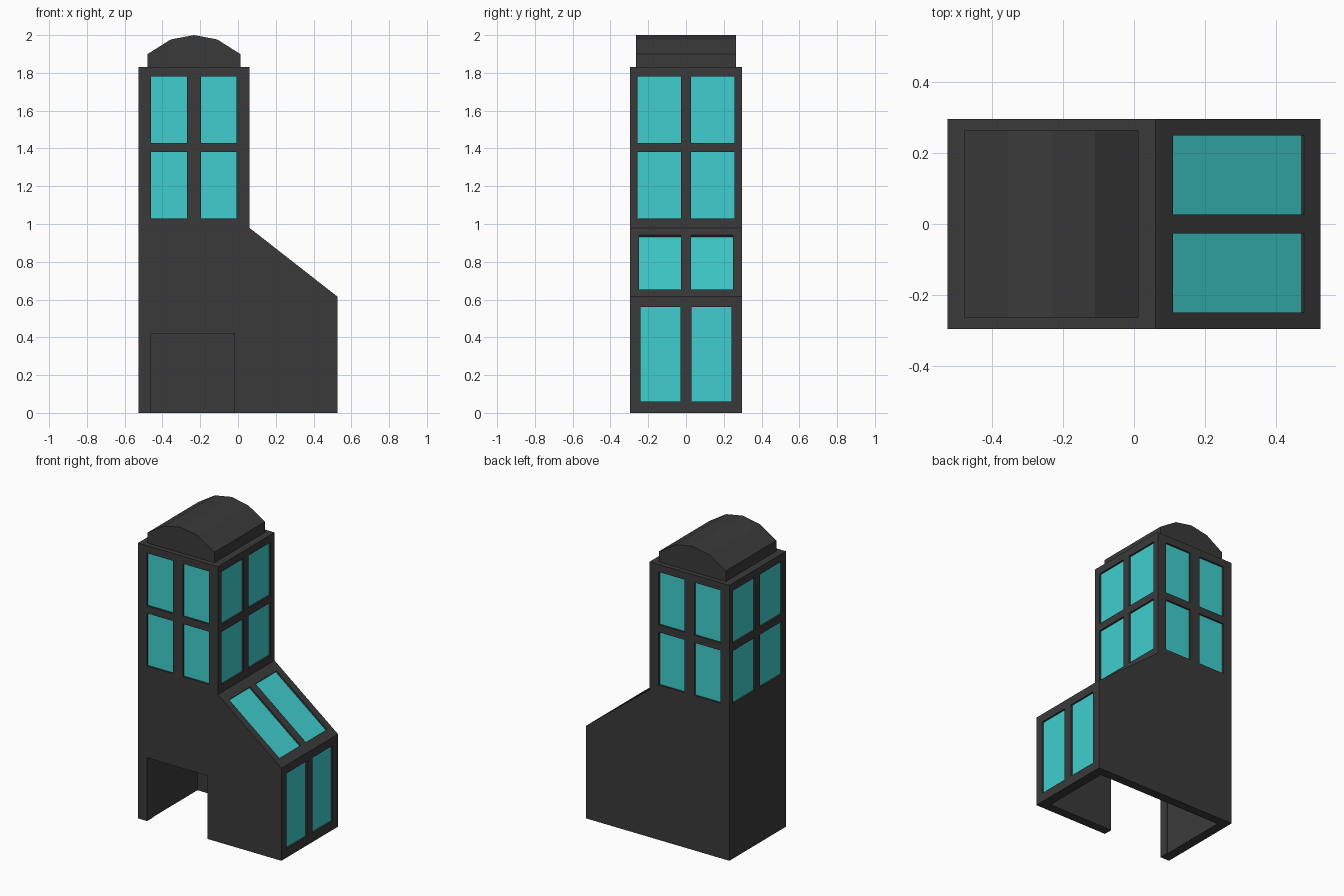
import bpy, bmesh
from mathutils import Vector, Matrix

if "Cube" in bpy.data.objects:
    bpy.data.objects.remove(bpy.data.objects["Cube"])


def material(name, rgb):
    m = bpy.data.materials.new(name)
    m.diffuse_color = (*rgb, 1)
    m.use_nodes = True
    m.node_tree.nodes["Principled BSDF"].inputs["Base Color"].default_value = m.diffuse_color
    return m


DARK = material("charcoal", (0.042, 0.042, 0.042))
GLASS = material("turquoise glass", (0.05, 0.62, 0.62))


def make_object(name, bm, mat):
    bmesh.ops.recalc_face_normals(bm, faces=bm.faces)
    me = bpy.data.meshes.new(name)
    bm.to_mesh(me)
    bm.free()
    me.materials.append(mat)
    ob = bpy.data.objects.new(name, me)
    bpy.context.collection.objects.link(ob)
    return ob


def prism(name, profile, half, mat):
    """Extrude an x-z outline along y."""
    bm = bmesh.new()
    face = bm.faces.new([bm.verts.new((x, -half, z)) for x, z in profile])
    ext = bmesh.ops.extrude_face_region(bm, geom=[face])
    verts = [v for v in ext["geom"] if isinstance(v, bmesh.types.BMVert)]
    bmesh.ops.translate(bm, vec=(0, 2 * half, 0), verts=verts)
    return make_object(name, bm, mat)


def box(bm, frame, lo, hi):
    lo, hi = Vector(lo), Vector(hi)
    size = hi - lo
    bmesh.ops.create_cube(bm, size=1, matrix=frame @ Matrix.Translation((lo + hi) / 2)
                          @ Matrix.Diagonal((*size, 1)))


def wall_frame(origin, u, v):
    """Local u, v on a wall and its outward normal."""
    u, v = Vector(u).normalized(), Vector(v).normalized()
    m = Matrix((u, v, u.cross(v))).transposed().to_4x4()
    m.translation = Vector(origin)
    return m


def cut(target, cutter):
    cutter.hide_render = True
    cutter.hide_set(True)
    mod = target.modifiers.new(cutter.name, "BOOLEAN")
    mod.operation, mod.solver, mod.object = "DIFFERENCE", "EXACT", cutter


# Hollow tower with a sloping annex, open underneath
tower = prism("tower_walls", [(-.527, 0), (.527, 0), (.527, .615), (.06, .98),
                              (.06, 1.83), (-.527, 1.83)], .297, DARK)
cut(tower, prism("interior_cutter", [(-.464, -.1), (.463, -.1), (.463, .588), (-.003, .953),
                                     (-.003, 1.77), (-.464, 1.77)], .237, DARK))

# Doorway through the front wall
door = bmesh.new()
box(door, Matrix(), (-.46, -.4, -.2), (-.018, -.2, .42))
cut(tower, make_object("doorway_cutter", door, DARK))

# Window grids: wall frame, u ranges, v ranges
upper = [(1.03, 1.38), (1.43, 1.78)]
bays = [(-.227, -.037), (.037, .227)]
sides = [(-.257, -.026), (.026, .257)]
walls = [
    (wall_frame((-.234, -.297, 0), (1, 0, 0), (0, 0, 1)), bays, upper),
    (wall_frame((-.234, .297, 0), (-1, 0, 0), (0, 0, 1)), bays, upper),
    (wall_frame((.06, 0, 0), (0, 1, 0), (0, 0, 1)), sides, upper),
    (wall_frame((-.527, 0, 0), (0, -1, 0), (0, 0, 1)), sides, upper),
    (wall_frame((.527, 0, .615), (0, 1, 0), (-.467, 0, .365)),
     [(-.25, -.027), (.027, .25)], [(.06, .53)]),
    (wall_frame((.527, 0, 0), (0, 1, 0), (0, 0, 1)),
     [(-.242, -.03), (.03, .242)], [(.06, .56)]),
]
recess, panes = bmesh.new(), bmesh.new()
for frame, us, vs in walls:
    for u0, u1 in us:
        for v0, v1 in vs:
            box(recess, frame, (u0, v0, -.012), (u1, v1, .02))
            box(panes, frame, (u0, v0, -.021), (u1, v1, -.0115))
cut(tower, make_object("window_cutter", recess, DARK))
make_object("window_panes", panes, GLASS)

# Faceted barrel roof
prism("barrel_roof", [(-.478, 1.829), (.012, 1.829), (.012, 1.9), (-.11, 1.977),
                      (-.233, 2.0), (-.356, 1.977), (-.478, 1.9)], .265, DARK)
